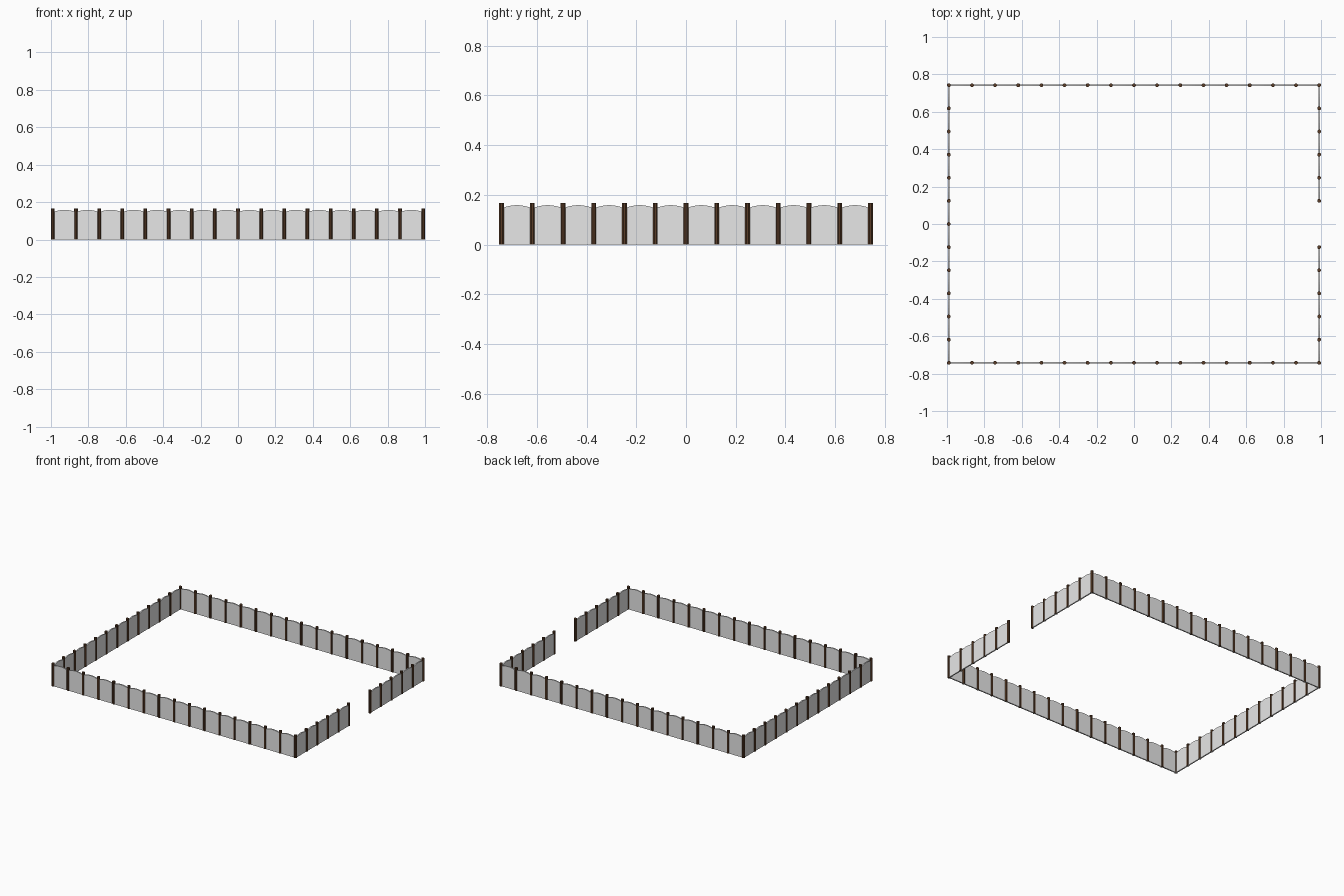
import bpy, bmesh, math
from mathutils import Matrix, Vector

cube = bpy.data.objects.get("Cube")
if cube:
    bpy.data.objects.remove(cube, do_unlink=True)

HALF_X, HALF_Y = 0.99, 0.742
NX, NY = 16, 12
POST_R, POST_H = 0.0105, 0.167
ARCH_LOW, ARCH_RISE = 0.147, 0.012
THICK = 0.009


def material(name, colour):
    m = bpy.data.materials.new(name)
    m.use_nodes = True
    m.diffuse_color = colour
    m.node_tree.nodes["Principled BSDF"].inputs["Base Color"].default_value = colour
    return m


panel_grey = material("panel_grey", (0.8, 0.8, 0.8, 1))
post_brown = material("post_brown", (0.1, 0.045, 0.02, 1))


def finish(bm, name, mat):
    bmesh.ops.recalc_face_normals(bm, faces=bm.faces)
    mesh = bpy.data.meshes.new(name)
    bm.to_mesh(mesh)
    bm.free()
    mesh.materials.append(mat)
    ob = bpy.data.objects.new(name, mesh)
    bpy.context.collection.objects.link(ob)


def add_panel(bm, a, b):
    """Upright board from a to b with a gently arched top edge."""
    along = b - a
    side = Vector((-along.y, along.x, 0)).normalized() * THICK
    steps = 8
    outline = [a, b]
    for i in range(steps + 1):
        t = 1 - i / steps
        z = ARCH_LOW + ARCH_RISE * math.sin(math.pi * t)
        outline.append(a + along * t + Vector((0, 0, z)))
    face = bm.faces.new([bm.verts.new(p - side / 2) for p in outline])
    out = bmesh.ops.extrude_face_region(bm, geom=[face])["geom"]
    moved = [v for v in out if isinstance(v, bmesh.types.BMVert)]
    bmesh.ops.translate(bm, verts=moved, vec=side)


def add_post(bm, p):
    """Eight-sided stake."""
    place = Matrix.Translation(p + Vector((0, 0, POST_H / 2)))
    turn = Matrix.Rotation(math.pi / 8, 4, "Z")
    bmesh.ops.create_cone(bm, cap_ends=True, segments=8, radius1=POST_R,
                          radius2=POST_R, depth=POST_H, matrix=place @ turn)


def fence_side(name, start, end, count, gap=()):
    """Row of panels; posts stand at every joint except the last corner."""
    points = [start.lerp(end, i / count) for i in range(count + 1)]
    panels, posts = bmesh.new(), bmesh.new()
    for i in range(count):
        if i not in gap:
            add_panel(panels, points[i], points[i + 1])
        if not (i in gap and i - 1 in gap):
            add_post(posts, points[i])
    finish(panels, name + "_panels", panel_grey)
    finish(posts, name + "_posts", post_brown)


# Four sides, with the entrance opening in the middle of the left one
corners = [Vector((x * HALF_X, y * HALF_Y, 0))
           for x, y in ((-1, -1), (1, -1), (1, 1), (-1, 1))]
fence_side("front_fence", corners[0], corners[1], NX)
fence_side("left_fence", corners[1], corners[2], NY, gap=(5, 6))
fence_side("back_fence", corners[2], corners[3], NX)
fence_side("right_fence", corners[3], corners[0], NY)
